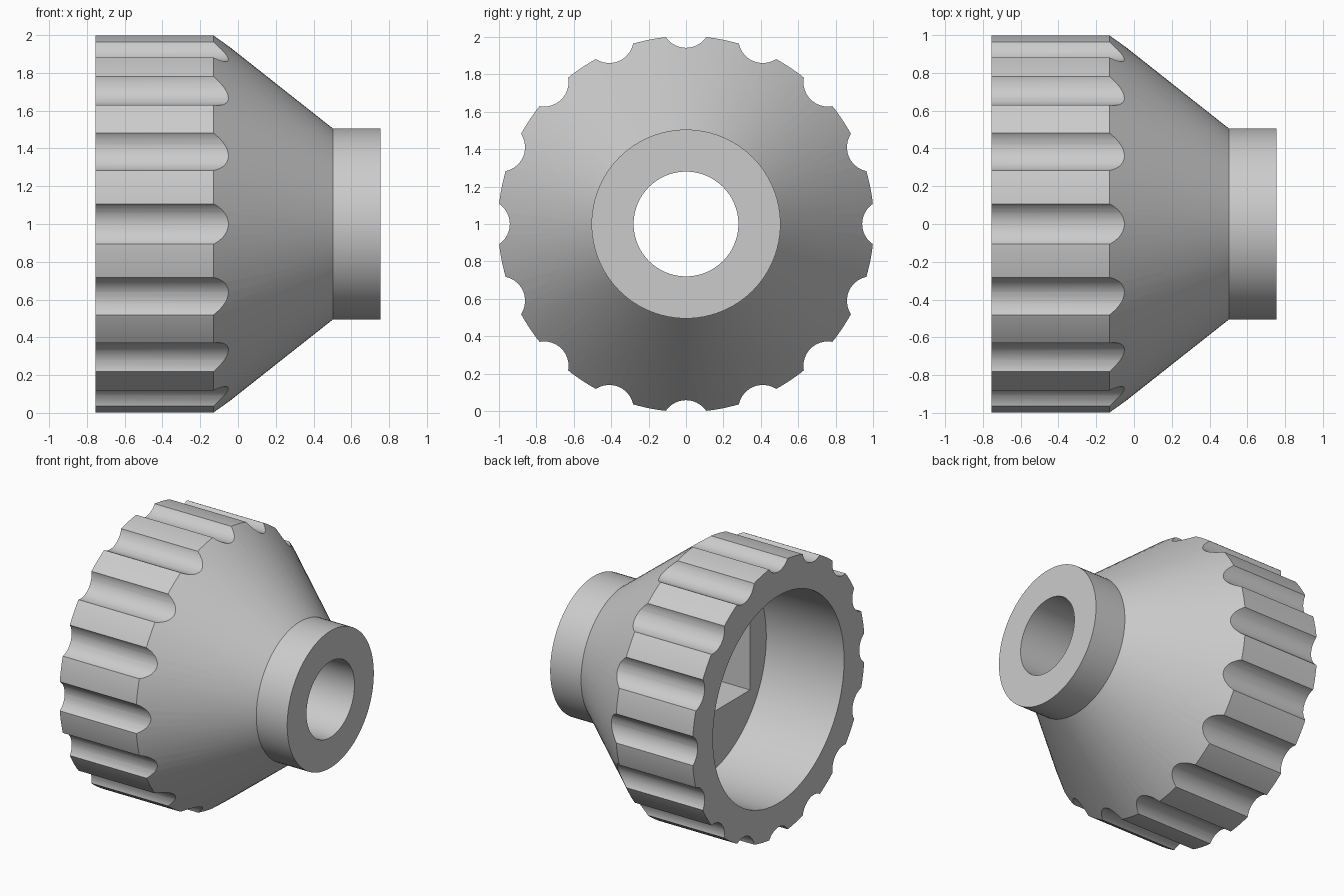
import bpy, bmesh, math
from mathutils import Matrix, Vector

if "Cube" in bpy.data.objects:
    bpy.data.objects.remove(bpy.data.objects["Cube"])

AXIS_Z = 1.0
SEGMENTS = 96
GROOVES = 16


def make_object(name, bm):
    bmesh.ops.recalc_face_normals(bm, faces=bm.faces)
    mesh = bpy.data.meshes.new(name)
    bm.to_mesh(mesh)
    bm.free()
    obj = bpy.data.objects.new(name, mesh)
    obj.location.z = AXIS_Z
    bpy.context.collection.objects.link(obj)
    return obj


# Material
grey = bpy.data.materials.new("plain grey")
grey.use_nodes = True
colour = (0.6, 0.6, 0.6, 1)
grey.diffuse_color = colour
grey.node_tree.nodes["Principled BSDF"].inputs["Base Color"].default_value = colour

# Turned body: (x, radius) around the knob's axis
profile = [(-0.755, 0.765), (-0.755, 1.005), (-0.13, 1.005), (0.503, 0.505),
           (0.755, 0.505), (0.755, 0.28), (-0.12, 0.28), (-0.12, 0.765)]
bm = bmesh.new()
ring = [bm.verts.new((x, 0, r)) for x, r in profile]
edges = [bm.edges.new((a, b)) for a, b in zip(ring, ring[1:] + ring[:1])]
bmesh.ops.spin(bm, geom=ring + edges, axis=(1, 0, 0), cent=(0, 0, 0),
               angle=math.tau, steps=SEGMENTS, use_merge=True)
bmesh.ops.remove_doubles(bm, verts=bm.verts, dist=0.0001)
knob = make_object("knob", bm)
knob.data.materials.append(grey)

# Finger grooves around the rim
bm = bmesh.new()
for i in range(GROOVES):
    place = (Matrix.Rotation(math.tau * i / GROOVES, 4, "X")
             @ Matrix.Translation((-0.4, 0, 1.072))
             @ Matrix.Rotation(math.pi / 2, 4, "Y"))
    bmesh.ops.create_cone(bm, cap_ends=True, segments=40, radius1=0.13,
                          radius2=0.13, depth=1.2, matrix=place)
groove_cutter = make_object("groove_cutter", bm)

# Rectangular socket in the floor of the bore
bm = bmesh.new()
bmesh.ops.create_cube(bm, size=1, matrix=Matrix.Diagonal((0.4, 1.15, 0.64, 1)))
socket_cutter = make_object("socket_cutter", bm)

# Cut, then keep only the finished knob
for cutter in (groove_cutter, socket_cutter):
    cutter.hide_render = True
    mod = knob.modifiers.new(cutter.name, "BOOLEAN")
    mod.operation = "DIFFERENCE"
    mod.solver = "EXACT"
    mod.object = cutter
bpy.context.view_layer.update()
graph = bpy.context.evaluated_depsgraph_get()
finished = bpy.data.meshes.new_from_object(knob.evaluated_get(graph))
knob.modifiers.clear()
knob.data = finished
finished.materials.clear()
finished.materials.append(grey)
for poly in finished.polygons:
    poly.material_index = 0
for cutter in (groove_cutter, socket_cutter):
    bpy.data.objects.remove(cutter)

# Smooth round walls with crisp rims
bpy.ops.object.select_all(action="DESELECT")
knob.select_set(True)
bpy.context.view_layer.objects.active = knob
bpy.ops.object.shade_smooth_by_angle(angle=math.radians(25))
